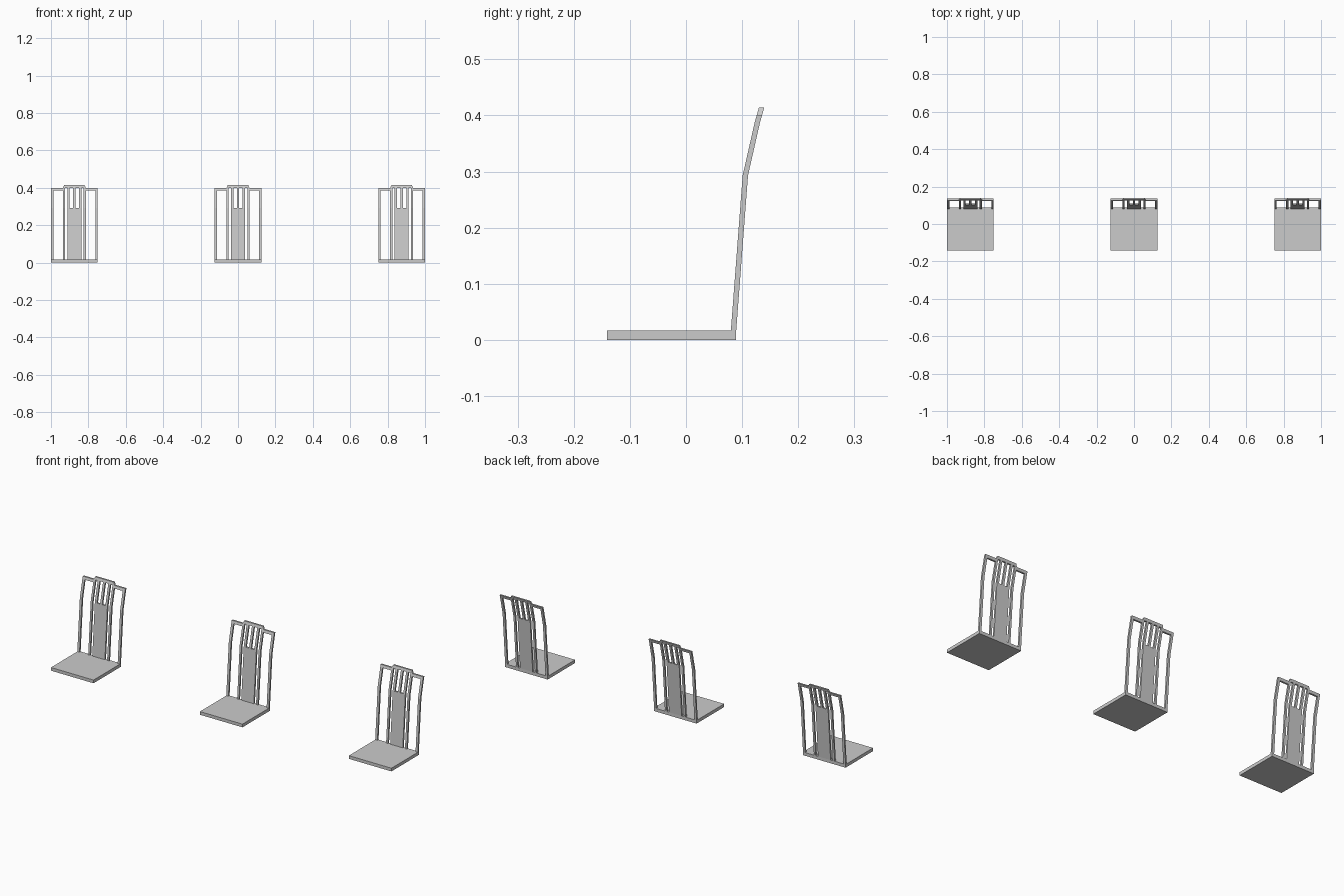
import bpy

if "Cube" in bpy.data.objects:
    bpy.data.objects.remove(bpy.data.objects["Cube"])

# Side profile of the back rest: height, front y (thickness is constant)
PROFILE = [(0.0, 0.079), (0.017, 0.080), (0.293, 0.101), (0.388, 0.1225), (0.414, 0.130)]
THICK = 0.0095


def front_y(z):
    for (z0, y0), (z1, y1) in zip(PROFILE, PROFILE[1:]):
        if z <= z1:
            return y0 + (y1 - y0) * (z - z0) / (z1 - z0)
    return PROFILE[-1][1]


def make(name, rings, cx):
    """Skin a stack of four-point rings into a closed solid."""
    verts = [v for r in rings for v in r]
    n = len(rings)
    faces = [(3, 2, 1, 0), tuple(4 * (n - 1) + i for i in range(4))]
    for k in range(n - 1):
        for i in range(4):
            j = (i + 1) % 4
            faces.append((4*k + i, 4*k + j, 4*k + 4 + j, 4*k + 4 + i))
    mesh = bpy.data.meshes.new(name)
    mesh.from_pydata(verts, [], faces)
    obj = bpy.data.objects.new(name, mesh)
    obj.location.x = cx
    bpy.context.collection.objects.link(obj)


def slat(name, x0, x1, z0, z1, cx, taper=0.0):
    """Piece of the back rest that follows the bent side profile."""
    heights = [z0] + [z for z, _ in PROFILE if z0 < z < z1] + [z1]
    rings = []
    for z in heights:
        t = taper * (z - z0) / (z1 - z0)
        y = front_y(z)
        rings.append([(x0 + t, y, z), (x1 - t, y, z),
                      (x1 - t, y + THICK, z), (x0 + t, y + THICK, z)])
    make(name, rings, cx)


for cx in (-0.875, 0.0, 0.875):
    # seat board
    make("seat", [[(-0.125, -0.141, z), (0.125, -0.141, z),
                   (0.125, 0.0895, z), (-0.125, 0.0895, z)] for z in (0, 0.017)], cx)

    # posts and side rails, mirrored left and right
    for s in (-1, 1):
        def pair(name, a, b, z0, z1):
            slat(name, min(s*a, s*b), max(s*a, s*b), z0, z1, cx)
        pair("outer_post", 0.112, 0.125, 0.017, 0.40)
        pair("inner_post", 0.050, 0.061, 0.017, 0.40)
        pair("side_rail", 0.061, 0.112, 0.386, 0.40)

    # centre panel with three prongs
    slat("centre_panel", -0.037, 0.037, 0.017, 0.293, cx)
    for px in (-0.031, 0.0, 0.031):
        slat("panel_prong", px - 0.006, px + 0.006, 0.293, 0.40, cx)

    # raised crest over the middle
    slat("crest_rail", -0.061, 0.061, 0.40, 0.414, cx, taper=0.006)
